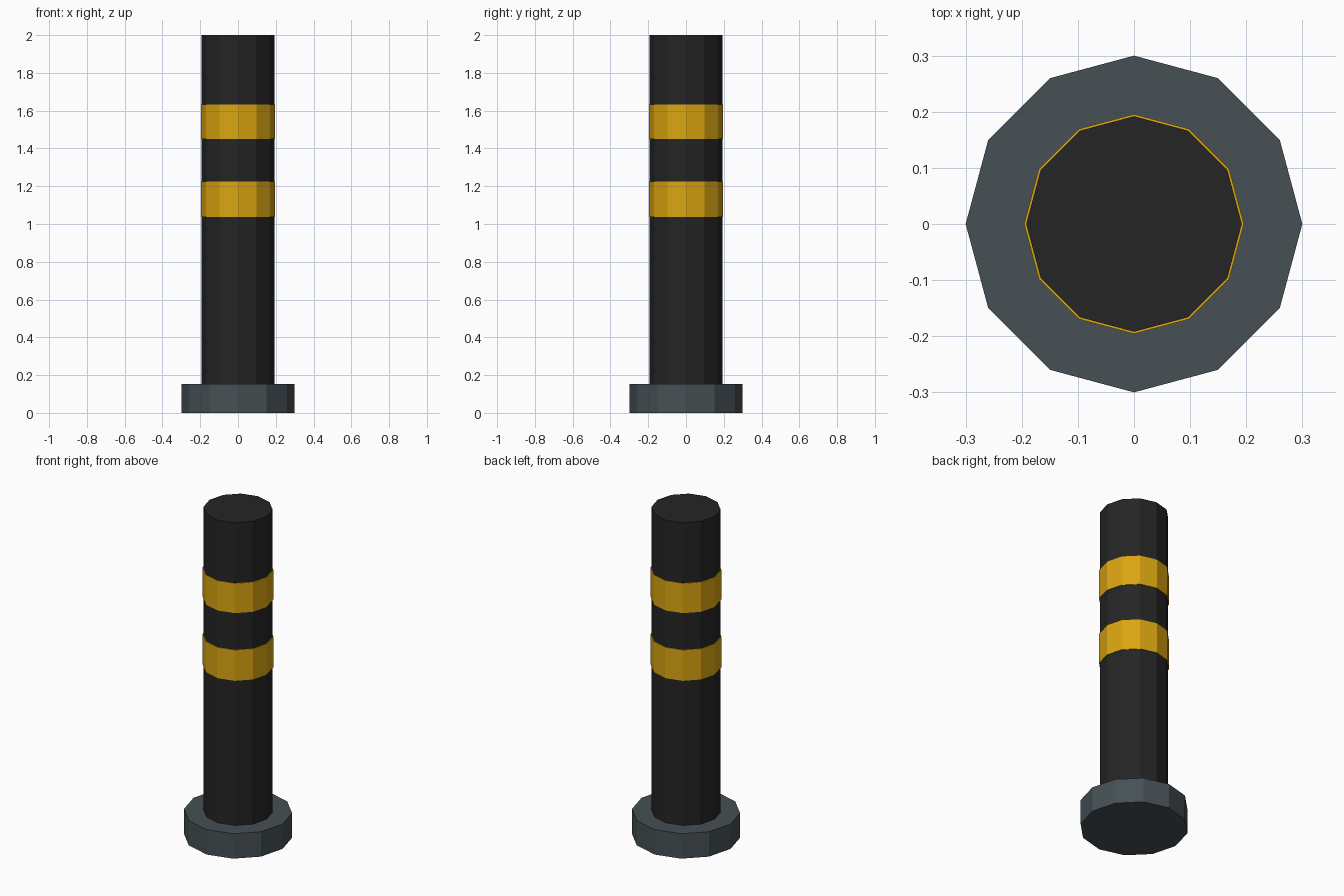
import bpy, bmesh, math

if "Cube" in bpy.data.objects:
    bpy.data.objects.remove(bpy.data.objects["Cube"])

SIDES = 12


def material(name, rgb):
    m = bpy.data.materials.new(name)
    m.diffuse_color = (*rgb, 1)
    m.use_nodes = True
    m.node_tree.nodes["Principled BSDF"].inputs["Base Color"].default_value = m.diffuse_color
    return m


def lathe(name, profile, mat, closed=False):
    """Turn an (r, z) profile round the z axis; open ends are capped."""
    bm = bmesh.new()
    rings = [[bm.verts.new((r * math.cos(2 * math.pi * i / SIDES),
                            r * math.sin(2 * math.pi * i / SIDES), z))
              for i in range(SIDES)] for r, z in profile]
    pairs = list(zip(rings, rings[1:]))
    if closed:
        pairs.append((rings[-1], rings[0]))
    else:
        bm.faces.new(rings[0][::-1])
        bm.faces.new(rings[-1])
    for a, b in pairs:
        for i in range(SIDES):
            j = (i + 1) % SIDES
            bm.faces.new((a[i], a[j], b[j], b[i]))
    bmesh.ops.recalc_face_normals(bm, faces=bm.faces)
    me = bpy.data.meshes.new(name)
    bm.to_mesh(me)
    bm.free()
    me.materials.append(mat)
    ob = bpy.data.objects.new(name, me)
    bpy.context.collection.objects.link(ob)
    return ob


black = material("black rubber", (0.018, 0.018, 0.018))
grey = material("slate grey", (0.061, 0.080, 0.090))
yellow = material("warning yellow", (0.70, 0.376, 0.006))

# Foot and post
lathe("base", [(0.3, 0), (0.3, 0.152)], grey)
lathe("post", [(0.192, 0.152), (0.192, 2.0)], black)

# Thin reflective sleeves around the post
for name, z0, z1 in (("lower_band", 1.037, 1.225), ("upper_band", 1.45, 1.632)):
    lathe(name, [(0.1915, z0), (0.196, z0), (0.196, z1), (0.1915, z1)], yellow, closed=True)
